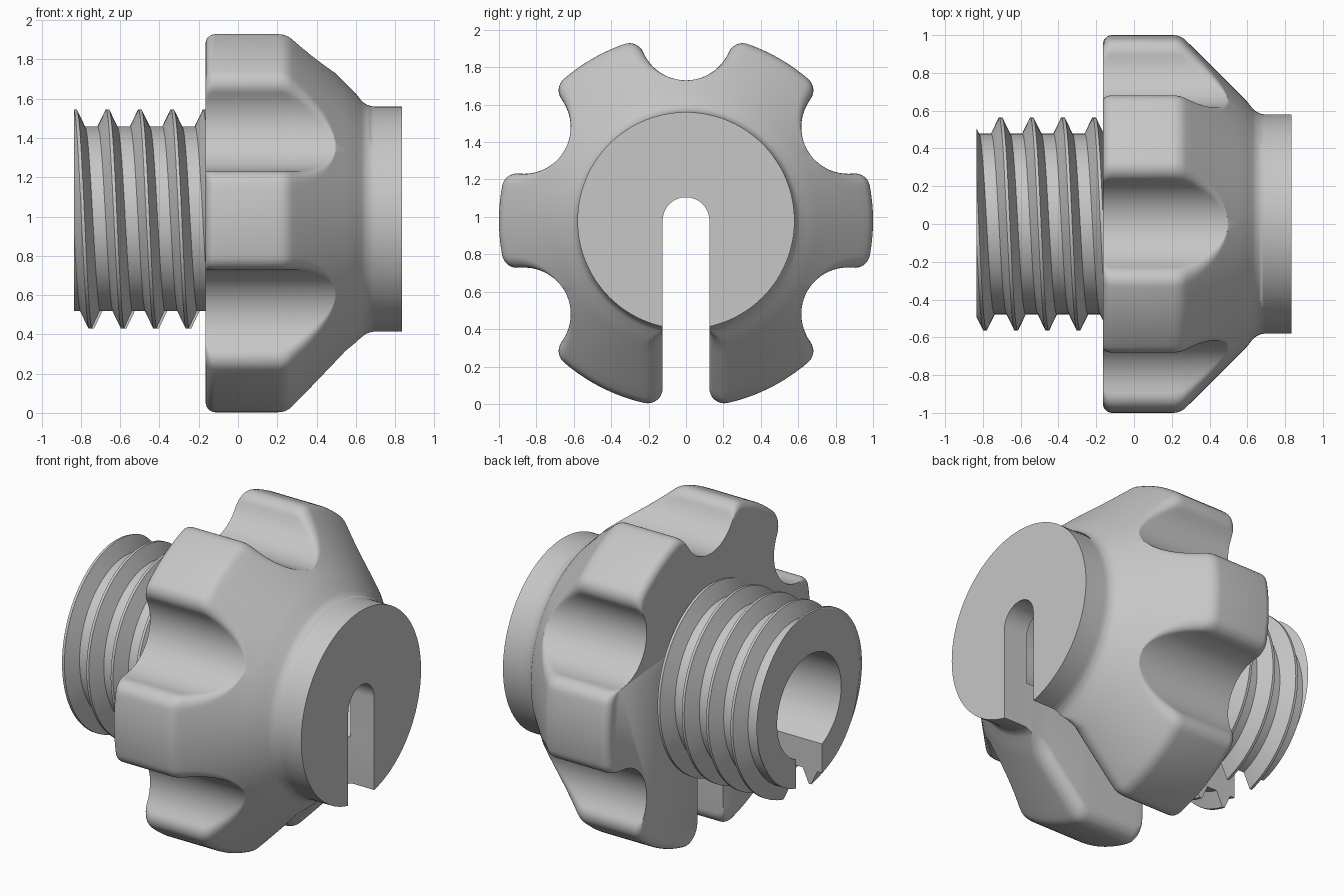
import bpy
import bmesh
from math import sin, cos, acos, asin, atan2, pi, radians, hypot, sqrt

AXIS_Z = 0.98          # height of the main axis, which runs along x
NOTCH, FILLET = 0.25, 0.08
SLOT = 0.125           # half width of the slot
BORE = 0.31
BACK, END = -0.165, 0.835

if "Cube" in bpy.data.objects:
    bpy.data.objects.remove(bpy.data.objects["Cube"], do_unlink=True)

grey = bpy.data.materials.new("plain_grey")
grey.use_nodes = True
grey.diffuse_color = (0.57, 0.57, 0.57, 1)
grey.node_tree.nodes["Principled BSDF"].inputs["Base Color"].default_value = (0.57, 0.57, 0.57, 1)


def make_object(name, bm):
    bmesh.ops.recalc_face_normals(bm, faces=bm.faces)
    mesh = bpy.data.meshes.new(name)
    bm.to_mesh(mesh)
    bm.free()
    mesh.materials.append(grey)
    obj = bpy.data.objects.new(name, mesh)
    bpy.context.collection.objects.link(obj)
    return obj


def smooth(obj, degrees):
    bpy.ops.object.select_all(action="DESELECT")
    obj.select_set(True)
    bpy.context.view_layer.objects.active = obj
    bpy.ops.object.shade_smooth_by_angle(angle=radians(degrees))


def arc(cx, cy, r, start, stop, steps):
    return [(cx + r * cos(start + (stop - start) * i / steps),
             cy + r * sin(start + (stop - start) * i / steps)) for i in range(steps + 1)]


def loft(rings):
    """Skin a list of closed rings and cap both ends."""
    bm = bmesh.new()
    rows = [[bm.verts.new(p) for p in ring] for ring in rings]
    n = len(rows[0])
    for a, b in zip(rows, rows[1:]):
        for i in range(n):
            j = (i + 1) % n
            bm.faces.new((a[i], a[j], b[j], b[i]))
    bm.faces.new(rows[0])
    bm.faces.new(rows[-1])
    return bm


# Half of one sixth of the grip section, from notch middle to lobe middle
def notch_half(radius):
    rc = radius - FILLET
    a = acos((rc ** 2 + 1 - (NOTCH + FILLET) ** 2) / (2 * rc))
    b = atan2(rc * sin(a), rc * cos(a) - 1)
    return (arc(1, 0, NOTCH, pi, b, 10)
            + arc(rc * cos(a), rc * sin(a), FILLET, b - pi, a, 8)[1:]
            + arc(0, 0, radius, a, pi / 6, 10)[1:])


# The bottom sixth opens into the slot, which meets the bore or a round top
def slot_half(radius, bored):
    f = FILLET * min(1, max(0.02, (radius - 0.6) / 0.08))
    a = asin((SLOT + f) / (radius - f))
    joint = sqrt(BORE ** 2 - SLOT ** 2)
    if bored:
        inner = arc(0, 0, BORE, pi, asin(SLOT / BORE), 24)
    else:
        inner = arc(0, 0, SLOT, pi, pi / 2, 23) + [(joint, SLOT)]
    return (inner
            + arc((radius - f) * cos(a), SLOT + f, f, -pi / 2, a, 8)
            + arc(0, 0, radius, a, pi / 6, 10)[1:])


def grip_ring(x, radius, bored):
    ring = []
    for k in range(6):
        if k == 3:
            half = slot_half(radius, bored)
        elif radius > 0.752:
            half = notch_half(radius)
        else:   # past the end of the notch the section is round
            half = [(u * radius / hypot(u, v), v * radius / hypot(u, v))
                    for u, v in notch_half(0.752)]
        phi = pi / 2 + k * pi / 3
        for u, v in [(u, -v) for u, v in reversed(half[1:])] + half[:-1]:
            ring.append((x, u * cos(phi) - v * sin(phi),
                         AXIS_Z + u * sin(phi) + v * cos(phi)))
    return ring


# Grip: rounded back rim, cylinder, cone and collar
profile = arc(BACK + 0.05, 0.95, 0.05, pi, pi / 2, 6)
profile += arc(0.205, 0.9, 0.1, pi / 2, pi / 4, 5)
profile += [(1.247 - r, r) for r in
            (0.94, 0.91, 0.88, 0.85, 0.82, 0.8, 0.785, 0.772, 0.762, 0.756, 0.7525, 0.745, 0.7, 0.65)]
profile += arc(0.7, 0.68, 0.1, pi * 1.25, pi * 1.5, 6)
profile.append((END, 0.58))

# The bore stops inside the collar; only the slot carries on to its face
grip = make_object("grip", loft([grip_ring(x, r, True) for x, r in profile[:-3]]
                                + [grip_ring(x, r, False) for x, r in profile[-4:]]))
smooth(grip, 48)


# Threaded shank: a helical skin trimmed flat at both ends
def threaded_shank():
    pitch, root, crest, steps = 0.165, 0.478, 0.565, 96
    section = [(-0.05, root), (-0.008, crest), (0.008, crest), (0.05, root)]
    bm = bmesh.new()
    rows = []
    for i in range(steps + 1):
        t = 2 * pi * i / steps
        rows.append([bm.verts.new((-0.665 + pitch * (m - i / steps) + dx,
                                   r * sin(t), AXIS_Z + r * cos(t)))
                     for m in range(-3, 6) for dx, r in section])
    for a, b in zip(rows, rows[1:]):
        for j in range(len(a) - 1):
            bm.faces.new((a[j], a[j + 1], b[j + 1], b[j]))
    bmesh.ops.remove_doubles(bm, verts=bm.verts, dist=0.0001)
    for x, side in ((-END, -1), (BACK + 0.006, 1)):
        bmesh.ops.bisect_plane(bm, geom=bm.verts[:] + bm.edges[:] + bm.faces[:], dist=0.00001,
                               plane_co=(x, 0, 0), plane_no=(side, 0, 0), clear_outer=True)
    bmesh.ops.holes_fill(bm, edges=[e for e in bm.edges if e.is_boundary], sides=0)
    bmesh.ops.triangulate(bm, faces=[f for f in bm.faces if len(f.verts) > 4])
    return make_object("threaded_shank", bm)


# Bore and slot are cut through the whole shank
def cut(obj, name, outline):
    cutter = make_object(name, loft([[(x, y, AXIS_Z + z) for y, z in outline] for x in (-1.2, 0.2)]))
    cutter.hide_render = True
    mod = obj.modifiers.new(name, "BOOLEAN")
    mod.operation = "DIFFERENCE"
    mod.solver = "EXACT"
    mod.object = cutter
    bpy.context.view_layer.objects.active = obj
    bpy.ops.object.modifier_apply(modifier=mod.name)
    bpy.data.objects.remove(cutter, do_unlink=True)


shank = threaded_shank()
cut(shank, "bore_cutter", arc(0, 0, BORE, 0, 2 * pi, 72)[:-1])
cut(shank, "slot_cutter", arc(0, 0, SLOT, 0, pi, 24) + [(-SLOT, -1.3), (SLOT, -1.3)])
smooth(shank, 25)
